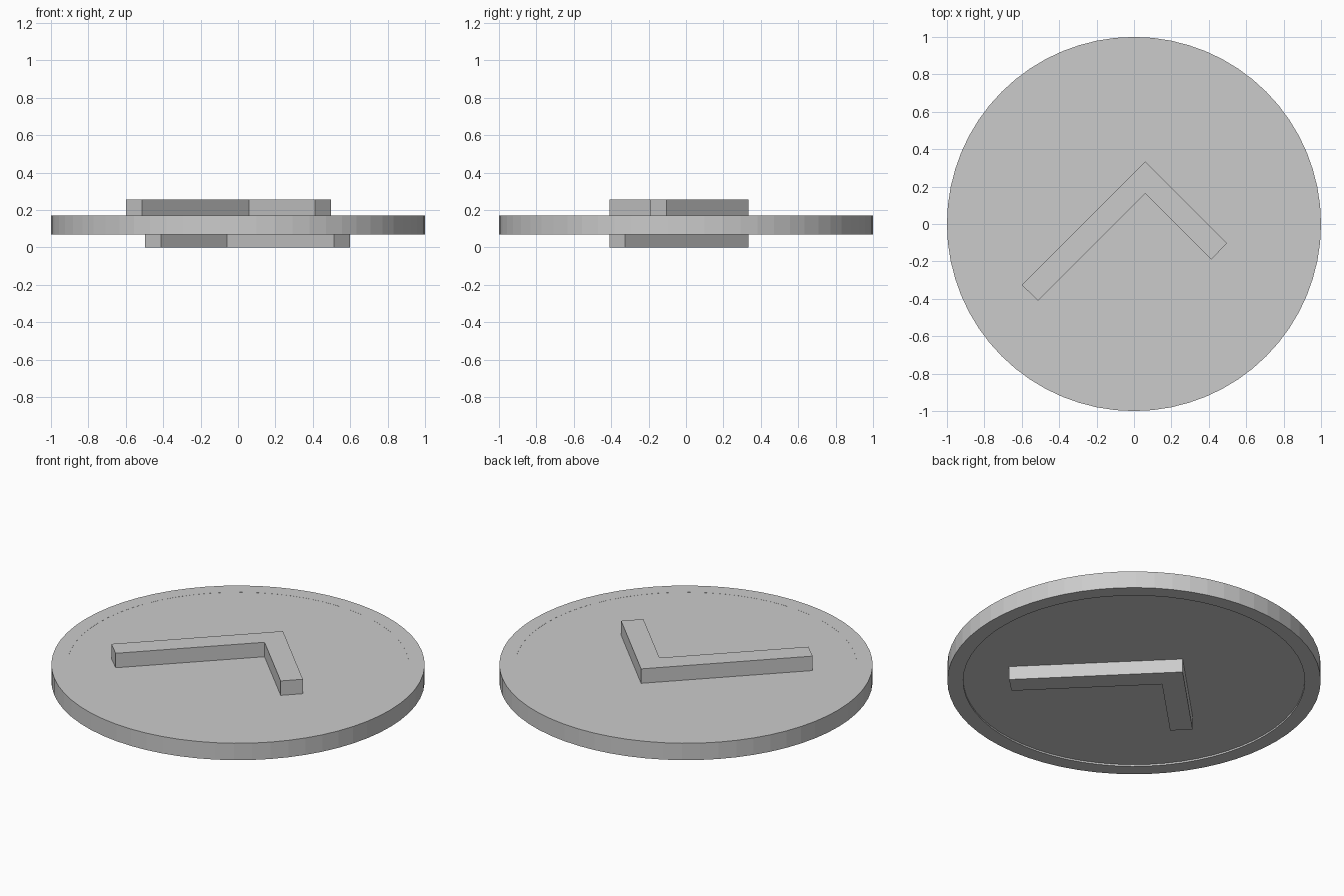
import bpy, bmesh, math

if "Cube" in bpy.data.objects:
    bpy.data.objects.remove(bpy.data.objects["Cube"])

SEGMENTS = 64


def make_object(name, bm):
    bmesh.ops.recalc_face_normals(bm, faces=bm.faces)
    mesh = bpy.data.meshes.new(name)
    bm.to_mesh(mesh)
    bm.free()
    obj = bpy.data.objects.new(name, mesh)
    bpy.context.collection.objects.link(obj)
    return obj


def lathe_ring(name, profile):
    """Closed (radius, z) profile swept around z."""
    bm = bmesh.new()
    rings = []
    for i in range(SEGMENTS):
        a = 2 * math.pi * i / SEGMENTS
        rings.append([bm.verts.new((r * math.cos(a), r * math.sin(a), z)) for r, z in profile])
    n = len(profile)
    for i in range(SEGMENTS):
        p, q = rings[i], rings[(i + 1) % SEGMENTS]
        for j in range(n):
            k = (j + 1) % n
            bm.faces.new((p[j], q[j], q[k], p[k]))
    return make_object(name, bm)


def prism(name, outline, z0, z1):
    """Flat outline extruded from z0 to z1."""
    bm = bmesh.new()
    low = [bm.verts.new((x, y, z0)) for x, y in outline]
    high = [bm.verts.new((x, y, z1)) for x, y in outline]
    bm.faces.new(low)
    bm.faces.new(high)
    for i in range(len(outline)):
        k = (i + 1) % len(outline)
        bm.faces.new((low[i], low[k], high[k], high[i]))
    return make_object(name, bm)


# Outer rim
lathe_ring("rim", [(1.0, 0.07), (1.0, 0.17), (0.915, 0.17), (0.915, 0.07)])

# Inner dial, flush on top and slightly recessed underneath
circle = [(0.915 * math.cos(2 * math.pi * i / SEGMENTS),
           0.915 * math.sin(2 * math.pi * i / SEGMENTS)) for i in range(SEGMENTS)]
prism("dial", circle, 0.08, 0.1695)

# Bent pair of clock hands, on both faces (mirrored underneath)
hands = [(0.06, 0.334), (0.497, -0.104), (0.412, -0.19),
         (0.06, 0.162), (-0.513, -0.41), (-0.6, -0.326)]
prism("top_hands", hands, 0.165, 0.255)
prism("bottom_hands", [(-x, y) for x, y in hands], 0.0, 0.085)
